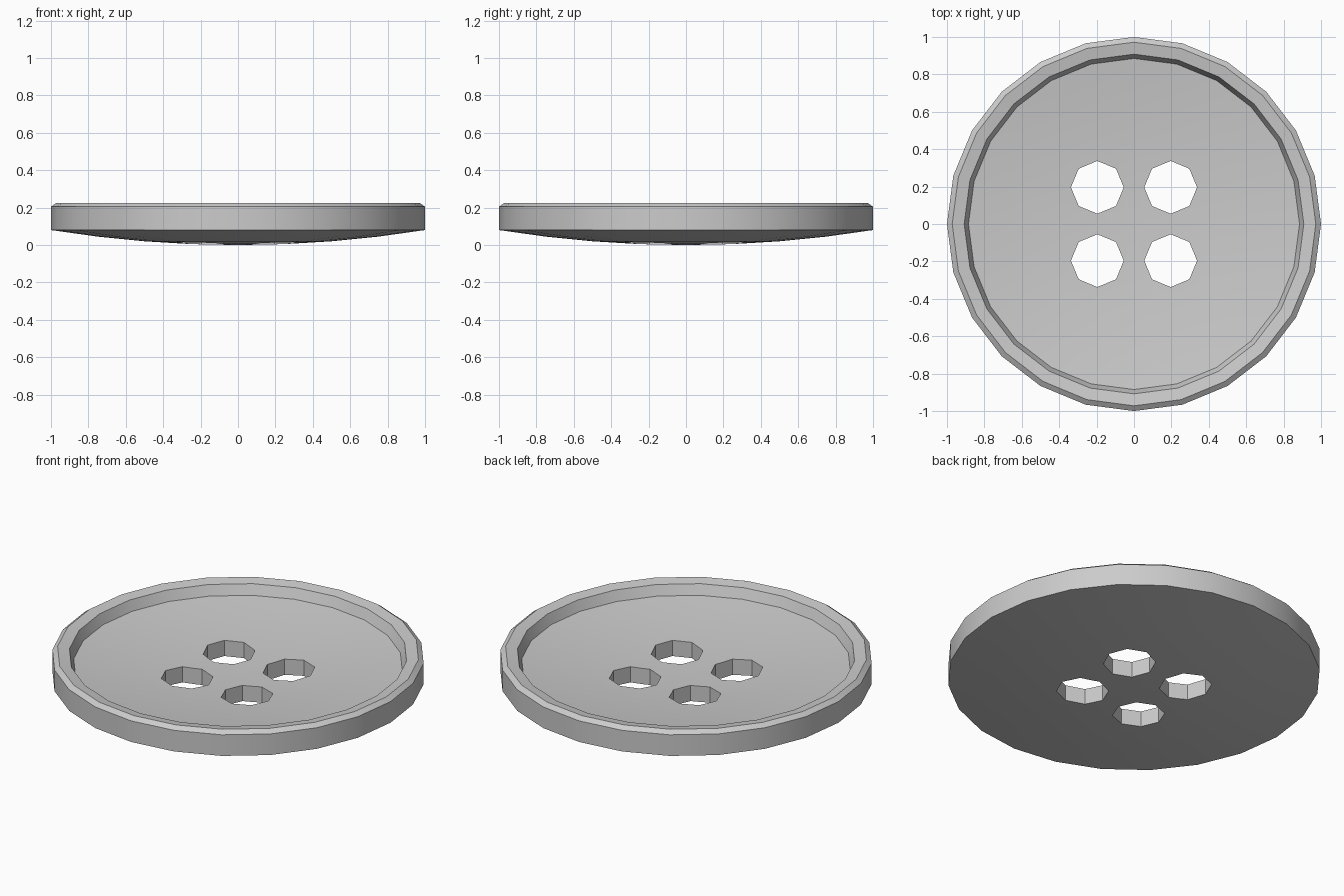
import bpy, bmesh, math

if "Cube" in bpy.data.objects:
    bpy.data.objects.remove(bpy.data.objects["Cube"])

SIDES = 24


def new_object(name, bm):
    bmesh.ops.recalc_face_normals(bm, faces=bm.faces)
    mesh = bpy.data.meshes.new(name)
    bm.to_mesh(mesh)
    bm.free()
    obj = bpy.data.objects.new(name, mesh)
    bpy.context.collection.objects.link(obj)
    return obj


def lathe(name, profile):
    """Revolve (radius, z) points; first and last lie on the axis."""
    bm = bmesh.new()
    rings = []
    for r, z in profile:
        if r == 0:
            rings.append([bm.verts.new((0, 0, z))] * SIDES)
        else:
            rings.append([bm.verts.new((r * math.cos(a), r * math.sin(a), z))
                          for a in (2 * math.pi * i / SIDES for i in range(SIDES))])
    for low, high in zip(rings, rings[1:]):
        for i in range(SIDES):
            j = (i + 1) % SIDES
            corners = dict.fromkeys((low[i], low[j], high[j], high[i]))
            bm.faces.new(list(corners))
    return new_object(name, bm)


def dome(r):
    return 0.08 * r * r


# Button body: domed underside, wall, chamfer, raised rim, dished face
radii = [0, 0.25, 0.5, 0.75]
profile = [(r, dome(r)) for r in radii]
profile += [(1, 0.08), (1, 0.205), (0.972, 0.225), (0.908, 0.214)]
profile += [(r, 0.093 + dome(r)) for r in [0.885] + radii[::-1]]
button = lathe("button", profile)

# Four octagonal thread holes
bm = bmesh.new()
for x in (-0.196, 0.196):
    for y in (-0.196, 0.196):
        part = bmesh.ops.create_cone(bm, cap_ends=True, segments=8,
                                     radius1=0.141, radius2=0.141, depth=1)
        bmesh.ops.translate(bm, verts=part["verts"], vec=(x, y, 0))
cutter = new_object("thread_hole_cutter", bm)
cutter.hide_render = True

cut = button.modifiers.new("thread_holes", "BOOLEAN")
cut.operation = "DIFFERENCE"
cut.solver = "EXACT"
cut.object = cutter

bpy.context.view_layer.objects.active = button
button.select_set(True)
bpy.ops.object.modifier_apply(modifier=cut.name)
bpy.data.objects.remove(cutter)
bpy.ops.object.shade_smooth_by_angle(angle=math.radians(18))
